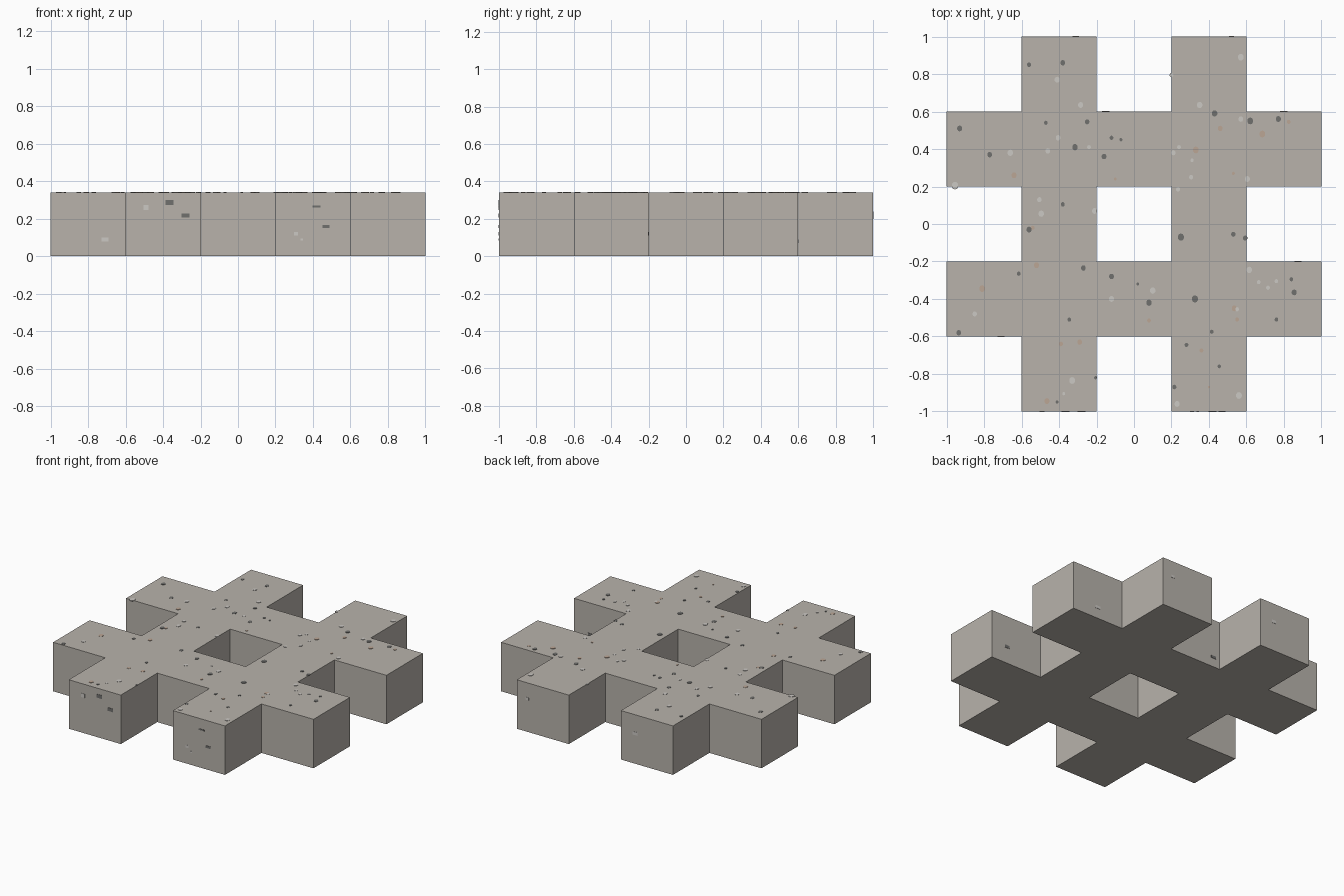
import bpy, bmesh
from mathutils import Matrix

H = 0.34  # slab height


def material(name, rgb):
    m = bpy.data.materials.new(name)
    m.diffuse_color = (*rgb, 1)
    return m


def finish(bm, name, mat):
    mesh = bpy.data.meshes.new(name)
    bm.to_mesh(mesh)
    bm.free()
    mesh.materials.append(mat)
    ob = bpy.data.objects.new(name, mesh)
    bpy.context.collection.objects.link(ob)
    return ob


stone = material("stone", (0.48, 0.45, 0.41))
dark = material("dark_grit", (0.16, 0.16, 0.155))
light = material("light_grit", (0.6, 0.58, 0.55))
tan = material("tan_grit", (0.5, 0.38, 0.3))

# Hash-shaped block: keep cells of a 5 x 5 grid on two bars each way, then extrude
bm = bmesh.new()
bmesh.ops.create_grid(bm, x_segments=5, y_segments=5, size=1)


def on_bar(v):
    return 0.2 < abs(v) < 0.6


gone = [f for f in bm.faces
        if not (on_bar(f.calc_center_median().x) or on_bar(f.calc_center_median().y))]
bmesh.ops.delete(bm, geom=gone, context='FACES')
ext = bmesh.ops.extrude_face_region(bm, geom=bm.faces[:], use_keep_orig=True)
top = [g for g in ext["geom"] if isinstance(g, bmesh.types.BMVert)]
bmesh.ops.translate(bm, verts=top, vec=(0, 0, H))
bmesh.ops.recalc_face_normals(bm, faces=bm.faces[:])
finish(bm, "hash_block", stone)

# Grit on the top: x, y, radius
dark_spots = [
    (-.56, .85, .011), (-.38, .86, .013), (-.93, .51, .014), (-.77, .37, .013),
    (-.47, .54, .010), (-.25, .545, .012), (-.315, .41, .015), (-.16, .36, .013),
    (-.12, .46, .010), (-.07, .45, .008), (.43, .59, .015), (.62, .55, .016),
    (.77, .56, .014), (-.38, .105, .011), (-.56, -.03, .014), (.25, -.07, .017),
    (.53, -.055, .012), (-.615, -.265, .01), (-.27, -.235, .013), (-.12, -.28, .013),
    (.02, -.32, .007), (.08, -.42, .015), (.325, -.40, .017), (.84, -.295, .010),
    (.855, -.365, .014), (-.345, -.51, .010), (.76, -.51, .010), (.415, -.575, .010),
    (-.935, -.58, .013), (.28, -.645, .010), (.455, -.76, .009), (-.205, -.82, .008),
    (.215, -.87, .011), (-.41, -.95, .008), (.593, -.075, .012)]
light_spots = [
    (.57, .89, .016), (-.41, .77, .014), (.35, .635, .015), (-.285, .635, .014),
    (.20, .795, .010), (.57, .56, .013), (-.66, .38, .015), (-.46, .39, .013),
    (-.405, .46, .013), (-.24, .41, .010), (.24, .41, .010), (.21, .38, .012),
    (.31, .34, .009), (.605, .24, .014), (.305, .25, .011), (.235, .185, .011),
    (-.955, .205, .018), (-.505, .13, .012), (-.495, .055, .015), (-.21, .07, .014),
    (.615, -.245, .015), (.665, -.31, .010), (.76, -.305, .010), (.715, -.34, .010),
    (.10, -.355, .015), (-.12, -.40, .014), (-.85, -.48, .012), (.55, -.455, .010),
    (-.33, -.835, .016), (-.375, -.905, .008), (.23, -.96, .014), (.56, -.915, .016)]
tan_spots = [
    (.33, .395, .016), (.685, .48, .016), (.46, .51, .013), (.825, .545, .010),
    (-.64, .26, .014), (-.10, .24, .007), (-.54, -.02, .010), (-.52, -.22, .014),
    (-.81, -.345, .016), (.535, -.45, .014), (.55, -.51, .010), (.08, -.515, .010),
    (-.29, -.63, .013), (-.39, -.64, .011), (.36, -.675, .010), (-.465, -.945, .014),
    (.53, .27, .008), (.40, -.87, .006)]


def top_grit(name, spots, mat):
    bm = bmesh.new()
    for x, y, r in spots:
        place = Matrix.Translation((x, y, H)) @ Matrix.Diagonal((1, 1.15, 1, 1))
        bmesh.ops.create_cone(bm, cap_ends=True, segments=10, radius1=r, radius2=r,
                              depth=0.005, matrix=place)
    finish(bm, name, mat)


top_grit("dark_top_grit", dark_spots, dark)
top_grit("light_top_grit", light_spots, light)
top_grit("tan_top_grit", tan_spots, tan)


# Flat chips on the front and back faces: x, face y, z, width, height
def side_chips(name, chips, mat):
    bm = bmesh.new()
    for x, y, z, w, h in chips:
        place = Matrix.Translation((x, y, z)) @ Matrix.Diagonal((w, 0.004, h, 1))
        bmesh.ops.create_cube(bm, size=1, matrix=place)
    finish(bm, name, mat)


side_chips("dark_side_chips", [
    (-.365, -1, .287, .043, .025), (-.28, -1, .217, .043, .023),
    (.42, -1, .265, .043, .01), (.47, -1, .158, .038, .016),
    (-.15, .6, .07, .04, .018), (.875, -.2, .12, .035, .02)], dark)
side_chips("light_side_chips", [
    (-.49, -1, .26, .026, .026), (-.71, -.6, .09, .038, .022),
    (.31, -1, .12, .02, .018), (.34, -1, .09, .015, .01),
    (-.31, 1, .21, .035, .022), (.52, 1, .23, .025, .018),
    (.8, .6, .08, .04, .02)], light)
